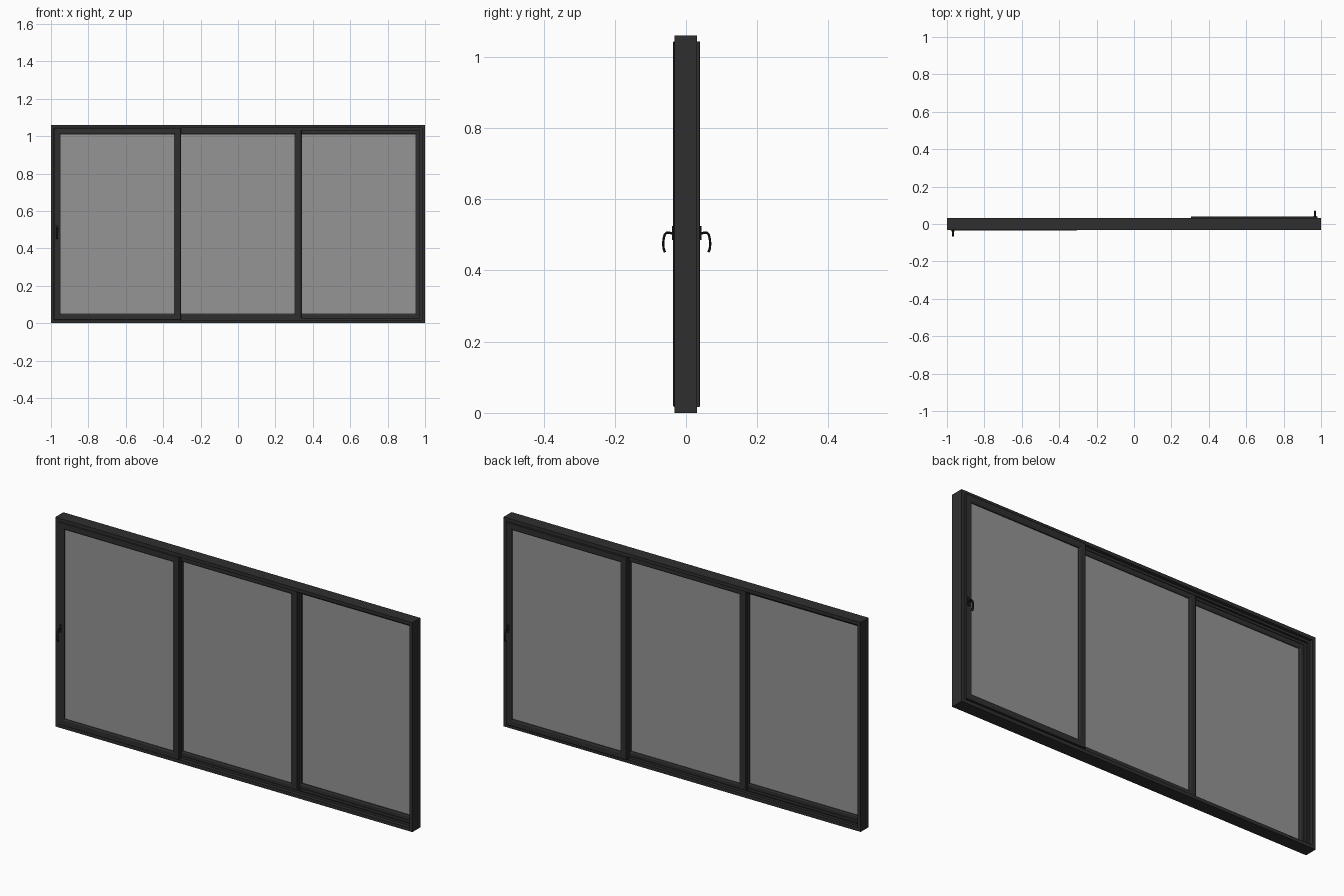
import bpy, bmesh, math
from mathutils import Vector

if "Cube" in bpy.data.objects:
    bpy.data.objects.remove(bpy.data.objects["Cube"])


def material(name, rgba):
    m = bpy.data.materials.new(name)
    m.diffuse_color = rgba
    m.use_nodes = True
    m.node_tree.nodes["Principled BSDF"].inputs["Base Color"].default_value = m.diffuse_color
    return m


DARK = material("dark_aluminium", (0.028, 0.028, 0.028, 1))
BLACK = material("black_handle", (0.01, 0.01, 0.01, 1))
GLASS = material("tinted_glass", (0.3, 0.3, 0.3, 0.5))


def finish(name, bm, mat):
    bmesh.ops.recalc_face_normals(bm, faces=bm.faces)
    me = bpy.data.meshes.new(name)
    bm.to_mesh(me)
    bm.free()
    me.materials.append(mat)
    ob = bpy.data.objects.new(name, me)
    bpy.context.collection.objects.link(ob)
    return ob


def ring(name, x0, x1, z0, z1, wl, wr, wz, profile, mat):
    """Sweep a closed (inset fraction, y) profile round a rectangle, mitred."""
    bm = bmesh.new()
    rows = []
    for f, y in profile:
        a, b, c, d = x0 + f * wl, x1 - f * wr, z0 + f * wz, z1 - f * wz
        rows.append([bm.verts.new(p) for p in ((a, y, c), (b, y, c), (b, y, d), (a, y, d))])
    for i, r in enumerate(rows):
        s = rows[(i + 1) % len(rows)]
        for k in range(4):
            bm.faces.new((r[k], r[(k + 1) % 4], s[(k + 1) % 4], s[k]))
    return finish(name, bm, mat)


def box(name, x0, x1, y0, y1, z0, z1, mat, bevel=0):
    bm = bmesh.new()
    bmesh.ops.create_cube(bm, size=1)
    for v in bm.verts:
        v.co = ((x0 + x1) / 2 + v.co.x * (x1 - x0), (y0 + y1) / 2 + v.co.y * (y1 - y0),
                (z0 + z1) / 2 + v.co.z * (z1 - z0))
    if bevel:
        bmesh.ops.bevel(bm, geom=bm.edges[:], offset=bevel, segments=2, affect='EDGES', profile=0.5)
    return finish(name, bm, mat)


# Outer frame: triple channel with two dividing fins
H = 1.06
fins = [(0, -.033), (.017, -.033), (.017, -.014), (.029, -.014), (.029, -.011), (.017, -.011),
        (.017, .012), (.029, .012), (.029, .015), (.017, .015), (.017, .031), (0, .031)]
ring("outer_frame", -1, 1, 0, H, 1, 1, 1, fins, DARK)

# Three sliding sashes, one per track, each with a glass pane
W, M = 0.033, 0.038
sashes = [("left", -.982, -.305, -.036, -.015, W, M),
          ("middle", -.342, .340, -.010, .011, M, M),
          ("right", .305, .982, .016, .040, M, W)]
for tag, x0, x1, y0, y1, wl, wr in sashes:
    c = (y0 + y1) / 2
    prof = [(0, y0 + .002), (.06, y0), (.8, y0), (1, y0 + .004),
            (1, y1 - .004), (.8, y1), (.06, y1), (0, y1 - .002)]
    ring(tag + "_sash", x0, x1, .017, H - .017, wl, wr, .034, prof, DARK)
    box(tag + "_glass", x0 + wl - .004, x1 - wr + .004, c - .003, c + .003,
        .047, H - .047, GLASS)


def handle(tag, x, y, s):
    """Curved lever with a mounting plate; s is the outward y direction."""
    ys = sorted((y - s * .001, y + s * .004))
    box(tag + "_handle_plate", x - .008, x + .008, ys[0], ys[1], .485, .525, BLACK, .0015)
    path = [(0, .503), (.010, .506), (.019, .506), (.024, .500), (.027, .488),
            (.028, .475), (.027, .462), (.023, .451)]
    pts = [Vector((x, y + s * d, z)) for d, z in path]
    bm = bmesh.new()
    rows = []
    n = 10
    for i, p in enumerate(pts):
        t = (pts[min(i + 1, len(pts) - 1)] - pts[max(i - 1, 0)]).normalized()
        side = Vector((1, 0, 0))
        up = t.cross(side)
        rows.append([bm.verts.new(p + side * .0055 * math.cos(a) + up * .0035 * math.sin(a))
                     for a in (2 * math.pi * k / n for k in range(n))])
    for r, q in zip(rows, rows[1:]):
        for k in range(n):
            bm.faces.new((r[k], r[(k + 1) % n], q[(k + 1) % n], q[k]))
    bm.faces.new(rows[0])
    bm.faces.new(rows[-1])
    ob = finish(tag + "_handle_lever", bm, BLACK)
    bpy.context.view_layer.objects.active = ob
    ob.select_set(True)
    bpy.ops.object.shade_smooth_by_angle(angle=math.radians(40))
    ob.select_set(False)


# Handles: outside on the left sash, inside on the right sash
handle("front", -.967, -.036, -1)
handle("back", .967, .040, 1)
